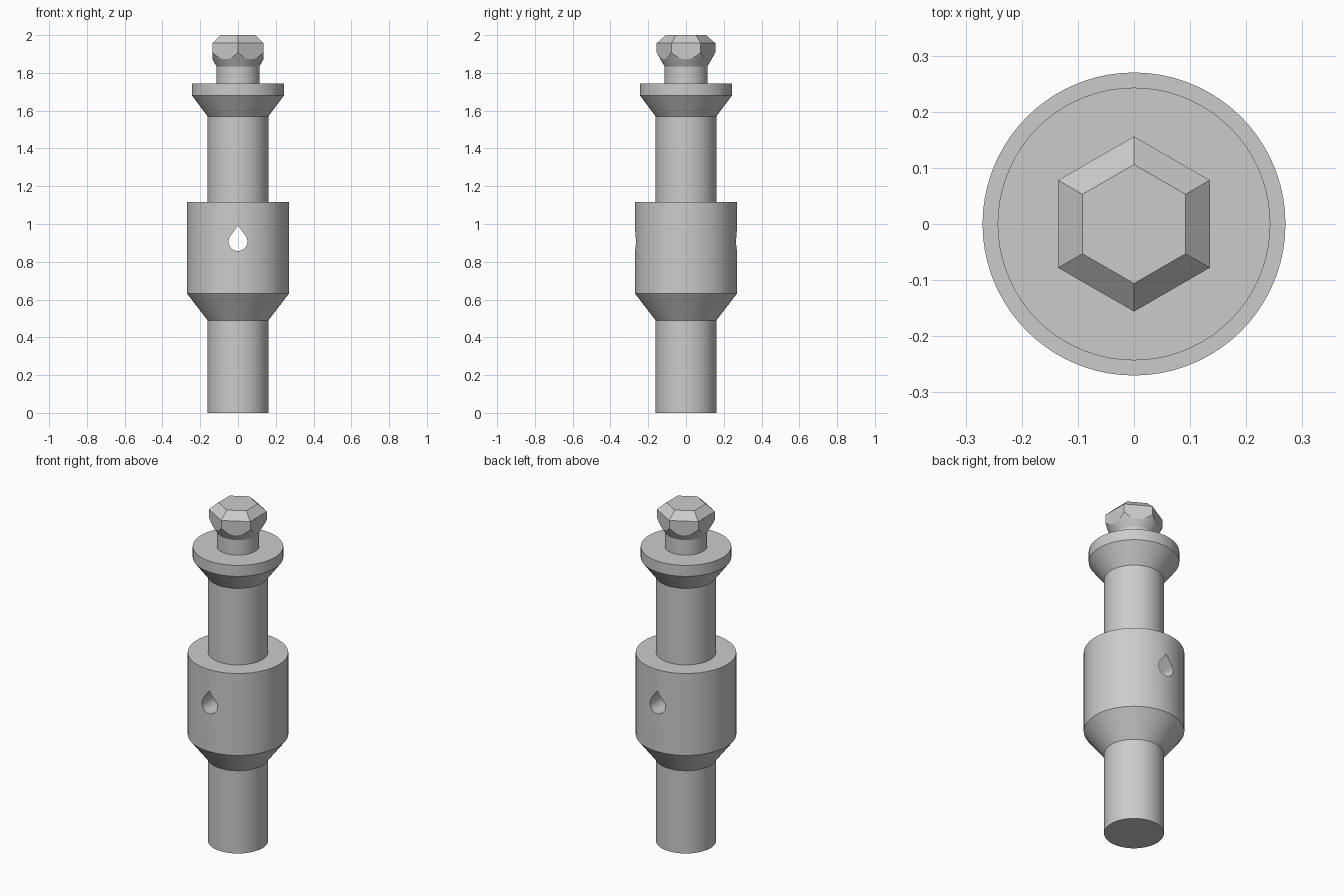
import bpy
import bmesh
from math import pi, sin, cos, acos, radians

cube = bpy.data.objects.get("Cube")
if cube:
    bpy.data.objects.remove(cube, do_unlink=True)

steel = bpy.data.materials.new("plain grey steel")
steel.use_nodes = True
GREY = (0.6, 0.6, 0.6, 1)
steel.diffuse_color = GREY
steel.node_tree.nodes["Principled BSDF"].inputs["Base Color"].default_value = GREY


def loft(name, rings):
    """Closed solid skinned through equal-length rings of points."""
    bm = bmesh.new()
    loops = [[bm.verts.new(p) for p in ring] for ring in rings]
    n = len(loops[0])
    for low, high in zip(loops, loops[1:]):
        for i in range(n):
            j = (i + 1) % n
            bm.faces.new((low[i], low[j], high[j], high[i]))
    bm.faces.new(loops[0][::-1])
    bm.faces.new(loops[-1])
    bmesh.ops.recalc_face_normals(bm, faces=bm.faces)
    mesh = bpy.data.meshes.new(name)
    bm.to_mesh(mesh)
    bm.free()
    mesh.materials.append(steel)
    obj = bpy.data.objects.new(name, mesh)
    bpy.context.collection.objects.link(obj)
    return obj


def turned(name, profile, sides=72):
    """Solid of revolution from (radius, height) pairs; a corner points to +y."""
    angles = [pi / 2 + 2 * pi * i / sides for i in range(sides)]
    return loft(name, [[(r * cos(a), r * sin(a), z) for a in angles]
                       for r, z in profile])


def activate(obj):
    bpy.ops.object.select_all(action='DESELECT')
    obj.select_set(True)
    bpy.context.view_layer.objects.active = obj


def cut(obj, tool, operation):
    mod = obj.modifiers.new("cut", 'BOOLEAN')
    mod.operation = operation
    mod.solver = 'EXACT'
    mod.object = tool
    activate(obj)
    bpy.ops.object.modifier_apply(modifier=mod.name)
    bpy.data.objects.remove(tool, do_unlink=True)


# Turned spindle: lower shaft, body, upper shaft, collar and neck
SHAFT, BODY, COLLAR, NECK = 0.161, 0.27, 0.243, 0.114
spindle = turned("spindle", [
    (SHAFT, 0), (SHAFT, 0.49), (BODY, 0.632), (BODY, 1.117),
    (SHAFT, 1.117), (SHAFT, 1.57), (COLLAR, 1.68), (COLLAR, 1.745),
    (NECK, 1.745), (NECK, 1.836)])

# Teardrop cross hole, front to back
R, TIP, CENTRE = 0.05, 0.085, 0.907
tangent = acos(R / TIP)
STEPS = 28
arc = [tangent + (2 * pi - 2 * tangent) * i / STEPS for i in range(STEPS + 1)]
drop = [(0, CENTRE + TIP)] + [(R * sin(a), CENTRE + R * cos(a)) for a in arc]
hole = loft("hole_cutter", [[(x, y, z) for x, z in drop] for y in (-0.5, 0.5)])
cut(spindle, hole, 'DIFFERENCE')

# Hexagonal head: chamfered top, underside trimmed by a cone
head = turned("hex_head", [(0.156, 1.825), (0.156, 1.957), (0.106, 2.0)], sides=6)
trim = turned("cone_trim", [(NECK - 0.57 * 0.035, 1.8), (NECK + 0.57 * 0.215, 2.05)])
cut(head, trim, 'INTERSECT')

for part in (spindle, head):
    activate(part)
    bpy.ops.object.shade_smooth_by_angle(angle=radians(20))
